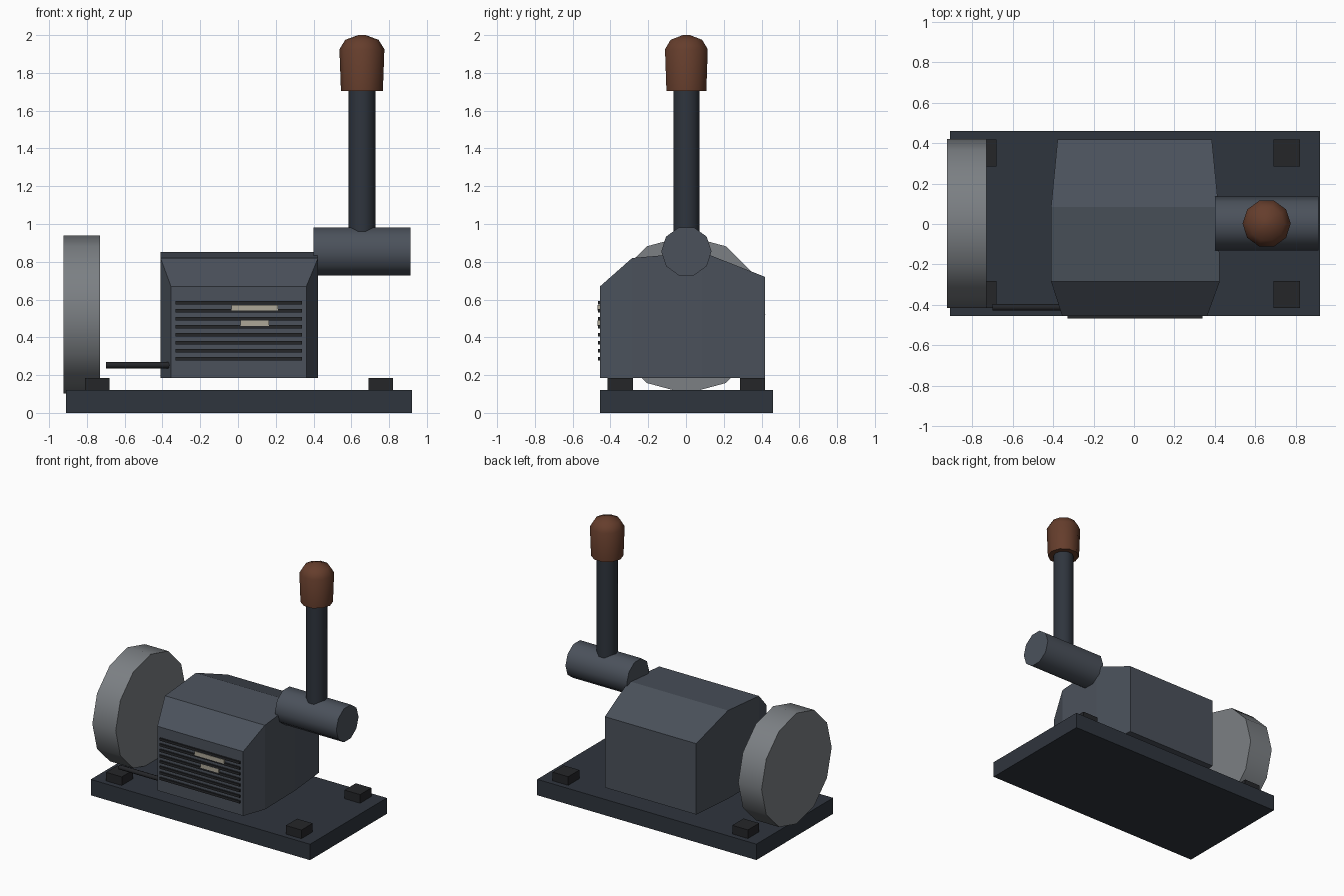
import bpy, bmesh, math
from mathutils import Matrix

if "Cube" in bpy.data.objects:
    bpy.data.objects.remove(bpy.data.objects["Cube"])

CY = 0.002  # shared centre line in y


def material(name, rgb):
    m = bpy.data.materials.new(name)
    m.diffuse_color = (*rgb, 1)
    m.use_nodes = True
    m.node_tree.nodes["Principled BSDF"].inputs["Base Color"].default_value = m.diffuse_color
    return m


DARK = material("dark_steel", (0.028, 0.035, 0.047))
BLACK = material("black_metal", (0.018, 0.019, 0.022))
STEEL = material("painted_steel", (0.07, 0.083, 0.105))
IRON = material("bare_iron", (0.2, 0.215, 0.23))
RUST = material("rust_brown", (0.13, 0.047, 0.025))
CREAM = material("cream_plate", (0.42, 0.39, 0.31))


def finish(name, bm, mat, smooth=False):
    bmesh.ops.recalc_face_normals(bm, faces=bm.faces)
    me = bpy.data.meshes.new(name)
    bm.to_mesh(me)
    bm.free()
    ob = bpy.data.objects.new(name, me)
    bpy.context.collection.objects.link(ob)
    me.materials.append(mat)
    if smooth:
        bpy.ops.object.select_all(action='DESELECT')
        bpy.context.view_layer.objects.active = ob
        ob.select_set(True)
        bpy.ops.object.shade_smooth_by_angle(angle=math.radians(50))
    return ob


def box(name, x, y, z, mat):
    bm = bmesh.new()
    size = [b - a for a, b in (x, y, z)]
    mid = [(a + b) / 2 for a, b in (x, y, z)]
    bmesh.ops.create_cube(bm, size=1, matrix=Matrix.Translation(mid) @ Matrix.Diagonal((*size, 1)))
    return finish(name, bm, mat)


def loft(name, rings, mat, smooth=False):
    """Skin a row of equal-length vertex rings and cap both ends."""
    bm = bmesh.new()
    vs = [[bm.verts.new(p) for p in ring] for ring in rings]
    n = len(vs[0])
    for a, b in zip(vs, vs[1:]):
        for i in range(n):
            j = (i + 1) % n
            bm.faces.new((a[i], a[j], b[j], b[i]))
    bm.faces.new(vs[0])
    bm.faces.new(vs[-1])
    return finish(name, bm, mat, smooth)


def turned(name, axis, centre, profile, sides, mat):
    """Round part along 'x' or 'z'; profile is (position, radius) pairs."""
    rings = []
    for t, r in profile:
        ring = []
        for i in range(sides):
            a = 2 * math.pi * i / sides
            c, s = r * math.cos(a), r * math.sin(a)
            if axis == 'x':
                ring.append((t, centre[0] + c, centre[1] + s))
            else:
                ring.append((centre[0] + c, centre[1] + s, t))
        rings.append(ring)
    return loft(name, rings, mat, True)


# base plate and mounting feet
box("base_plate", (-0.91, 0.92), (-0.455, 0.46), (0, 0.12), DARK)
for sx, x in (("left", -0.745), ("right", 0.755)):
    for sy, y in (("front", -0.348), ("back", 0.352)):
        box(f"foot_{sy}_{sx}", (x - 0.065, x + 0.065), (y - 0.067, y + 0.067), (0.11, 0.185), BLACK)

# engine housing: rectangular sections (y, left, right, top) lofted front to back
sections = [(-0.455, -0.355, 0.362, 0.67), (-0.285, -0.41, 0.424, 0.82),
            (0.085, -0.41, 0.418, 0.852), (0.418, -0.378, 0.385, 0.72)]
loft("engine_housing",
     [[(l, y, 0.185), (r, y, 0.185), (r, y, t), (l, y, t)] for y, l, r, t in sections], STEEL)

# flywheel
turned("flywheel", 'x', (CY, 0.52), [(-0.925, 0.418), (-0.73, 0.418)], 12, IRON)

# muffler, exhaust pipe and cap
turned("muffler", 'x', (CY, 0.855), [(0.40, 0.133), (0.912, 0.133)], 10, STEEL)
turned("exhaust_pipe", 'z', (0.656, CY), [(0.86, 0.072), (1.75, 0.072)], 10, DARK)
turned("exhaust_cap", 'z', (0.656, CY),
       [(1.705, 0.111), (1.925, 0.119), (1.975, 0.088), (2.0, 0.02)], 10, RUST)

# crank rod
turned("crank_rod", 'x', (-0.412, 0.253), [(-0.70, 0.017), (-0.36, 0.017)], 8, BLACK)

# vent slats and label plates on the front
for i in range(8):
    z = 0.286 + i * 0.0423
    box(f"vent_slat_{i + 1}", (-0.33, 0.34), (-0.467, -0.45), (z - 0.009, z + 0.009), BLACK)
box("upper_plate", (-0.035, 0.212), (-0.468, -0.45), (0.542, 0.572), CREAM)
box("lower_plate", (0.013, 0.164), (-0.468, -0.45), (0.460, 0.490), CREAM)
